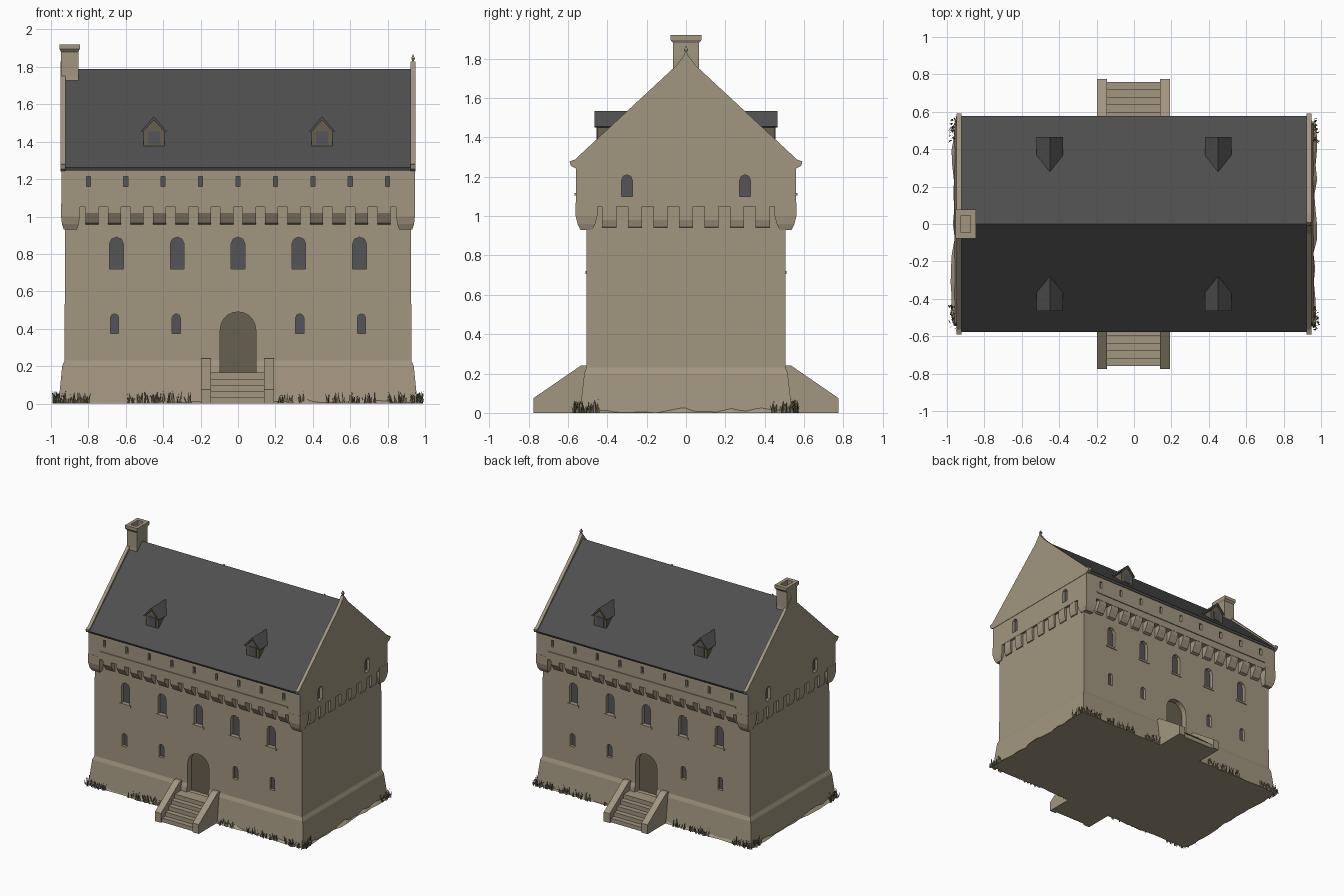
import bpy, bmesh, math, random
from mathutils import Vector

random.seed(4)
cube = bpy.data.objects.get("Cube")
if cube:
    bpy.data.objects.remove(cube, do_unlink=True)


def material(name, r, g, b):
    m = bpy.data.materials.new(name)
    m.use_nodes = True
    m.diffuse_color = (r, g, b, 1)
    shader = m.node_tree.nodes["Principled BSDF"]
    shader.inputs["Base Color"].default_value = (r, g, b, 1)
    shader.inputs["Roughness"].default_value = 0.9
    return m


STONE = material("sandstone", 0.36, 0.305, 0.215)
SLATE = material("dark slate", 0.078, 0.078, 0.08)
GLASS = material("window glass", 0.09, 0.09, 0.098)
WOOD = material("weathered wood", 0.135, 0.115, 0.08)
GRASS = material("dry grass", 0.2, 0.17, 0.11)


def finish(name, bm, mat):
    bmesh.ops.recalc_face_normals(bm, faces=bm.faces[:])
    mesh = bpy.data.meshes.new(name)
    bm.to_mesh(mesh)
    bm.free()
    mesh.materials.append(mat)
    ob = bpy.data.objects.new(name, mesh)
    bpy.context.collection.objects.link(ob)
    return ob


def prism(bm, pts, axis, a, b):
    """Extrude an outline from a to b; x takes (y, z), y takes (x, z)."""
    place = (lambda p, t: (t, p[0], p[1])) if axis == "x" else (lambda p, t: (p[0], t, p[1]))
    lo = [bm.verts.new(place(p, a)) for p in pts]
    hi = [bm.verts.new(place(p, b)) for p in pts]
    bm.faces.new(lo)
    bm.faces.new(hi[::-1])
    for i in range(len(pts)):
        j = (i + 1) % len(pts)
        bm.faces.new((lo[i], hi[i], hi[j], lo[j]))


def loft(bm, rings, cx=0, cy=0):
    """Stack rectangles given as (z, half x, half y)."""
    loops = []
    for z, hx, hy in rings:
        loops.append([bm.verts.new((cx + sx * hx, cy + sy * hy, z))
                      for sx, sy in ((-1, -1), (1, -1), (1, 1), (-1, 1))])
    for lo, hi in zip(loops, loops[1:]):
        for i in range(4):
            j = (i + 1) % 4
            bm.faces.new((lo[i], lo[j], hi[j], hi[i]))
    bm.faces.new(loops[0][::-1])
    bm.faces.new(loops[-1])


def rect(c, w, z0, z1):
    return [(c - w, z0), (c + w, z0), (c + w, z1), (c - w, z1)]


def arch(c, w, z0, z1, steps=4):
    """Opening of half width w with an arched head."""
    pts = [(c - w, z0), (c + w, z0)]
    for i in range(steps + 1):
        t = math.pi * i / steps
        pts.append((c + w * math.cos(t), z1 - w + w * math.sin(t)))
    return pts


def mirrored(pts):
    """Complete a right half outline about the centre line."""
    return pts + [(-x, z) for x, z in reversed(pts) if x > 0]


def cut(ob, cutter):
    cutter.hide_render = True
    mod = ob.modifiers.new("openings", "BOOLEAN")
    mod.object = cutter
    mod.solver = "EXACT"
    bpy.context.view_layer.objects.active = ob
    bpy.ops.object.modifier_apply(modifier=mod.name)
    bpy.data.objects.remove(cutter, do_unlink=True)


# Main wall block with battered foot, and the gabled attic storey
bm = bmesh.new()
loft(bm, [(0, .96, .54), (.2, .94, .517), (.23, .927, .506), (1.08, .925, .505)])
walls = finish("main_walls", bm, STONE)
bm = bmesh.new()
prism(bm, mirrored([(0, 1.775), (.56, 1.25), (.56, 1.05)]), "x", -.945, .945)
attic = finish("attic_storey", bm, STONE)

# Openings: recesses cut in the walls with panes at the back
wall_cut, attic_cut, panes, doors, sills = (bmesh.new() for _ in range(5))
for s in (-1, 1):
    for x in (-.65, -.325, 0, .325, .65):
        shape = arch(x, .037, .72, .89)
        prism(wall_cut, shape, "y", s * .6, s * .472)
        prism(panes, shape, "y", s * .468, s * .477)
        prism(sills, rect(x, .05, .705, .72), "y", s * .5, s * .512)
    for x in (-.66, -.33, .33, .66):
        shape = arch(x, .022, .375, .48)
        prism(wall_cut, shape, "y", s * .6, s * .478)
        prism(panes, shape, "y", s * .474, s * .483)
    shape = arch(0, .095, .16, .49, 10)
    prism(wall_cut, shape, "y", s * .6, s * .455)
    prism(doors, shape, "y", s * .451, s * .46)
    for i in range(-4, 5):
        shape = rect(i * .2, .011, 1.16, 1.215)
        prism(attic_cut, shape, "y", s * .6, s * .535)
        prism(panes, shape, "y", s * .531, s * .539)
    for shape in (arch(-.3, .027, 1.1, 1.21), arch(.3, .027, 1.1, 1.21), arch(0, .023, 1.51, 1.63)):
        prism(attic_cut, shape, "x", s * 1, s * .917)
        prism(panes, shape, "x", s * .913, s * .921)
cut(walls, finish("wall_cutter", wall_cut, STONE))
cut(attic, finish("attic_cutter", attic_cut, STONE))
finish("window_panes", panes, GLASS)
finish("doors", doors, WOOD)
finish("window_sills", sills, STONE)

# Corbels under the attic, with heavier tapered corner blocks
bm = bmesh.new()
for s in (-1, 1):
    front = [(s * y, z) for y, z in ((.49, .95), (.525, .965), (.558, 1.02), (.558, 1.07), (.49, 1.07))]
    for i in range(14):
        x = (i - 6.5) * .12
        prism(bm, front, "x", x - .035, x + .035)
    side = [(s * x, z) for x, z in ((.91, .94), (.933, .945), (.943, .98), (.943, 1.06), (.91, 1.06))]
    for i in range(-3, 4):
        prism(bm, side, "y", i * .13 - .036, i * .13 + .036)
    for t in (-1, 1):
        loft(bm, [(.93, .035, .03), (.96, .045, .045), (1, .05, .055), (1.07, .05, .055)],
             s * .896, t * .506)
finish("corbels", bm, STONE)

# String course along both long sides
bm = bmesh.new()
for s in (-1, 1):
    prism(bm, rect(0, .84, 1.105, 1.118), "y", s * .55, s * .567)
finish("string_course", bm, STONE)

# Slate roof, then raised gable copings with one finial
bm = bmesh.new()
prism(bm, [(0, 1.79), (.578, 1.262), (.57, 1.245), (0, 1.765), (-.57, 1.245), (-.578, 1.262)],
      "x", -.928, .928)
finish("roof", bm, SLATE)
bm = bmesh.new()
for s in (-1, 1):
    top = mirrored([(0, 1.83), (.05, 1.765), (.565, 1.287), (.592, 1.278), (.585, 1.255), (.555, 1.24)])
    prism(bm, top, "x", s * .922, s * .948)
loft(bm, [(1.8, .008, .012), (1.835, .005, .005), (1.845, .01, .01), (1.865, .002, .002)], .936)
finish("gable_copings", bm, STONE)

# Chimney with a flared cap and open flue
bm = bmesh.new()
loft(bm, [(1.6, .045, .065), (1.72, .047, .069), (1.75, .046, .066), (1.88, .046, .066),
          (1.895, .054, .078), (1.92, .054, .078), (1.92, .026, .046), (1.87, .026, .046)], -.9)
finish("chimney", bm, STONE)

# Dormers
body, cap, pane = (bmesh.new() for _ in range(3))
for s in (-1, 1):
    for x in (-.45, .45):
        def at(pts):
            return [(x + u, z) for u, z in pts]
        prism(body, at(mirrored([(0, 1.52), (.056, 1.455), (.056, 1.36)])), "y", s * .452, s * .26)
        prism(cap, at([(0, 1.535), (.07, 1.455), (.06, 1.45), (0, 1.515), (-.06, 1.45), (-.07, 1.455)]),
              "y", s * .466, s * .24)
        prism(pane, rect(x, .032, 1.385, 1.455), "y", s * .449, s * .456)
finish("dormer_bodies", body, WOOD)
finish("dormer_roofs", cap, SLATE)
finish("dormer_panes", pane, GLASS)

# Entrance stairs with sloping side walls, front and back
steps, rails = bmesh.new(), bmesh.new()
for s in (-1, 1):
    for i in range(5):
        prism(steps, rect(0, .15, 0, .165 - i * .033), "y", s * .5, s * (.6 + i * .04))
    for x in (-.172, .165):
        outline = [(s * y, z) for y, z in ((.49, 0), (.775, 0), (.775, .075), (.535, .24), (.49, .24))]
        prism(rails, outline, "x", x - .027, x + .027)
finish("stair_steps", steps, STONE)
finish("stair_walls", rails, STONE)

# Uneven ground rim around the foot
bm = bmesh.new()
rim = []
for k in range(4):
    ends = [Vector((sx * .962, sy * .545)) for sx, sy in ((-1, -1), (1, -1), (1, 1), (-1, 1))]
    a, b = ends[k], ends[(k + 1) % 4]
    n = 26 if k % 2 == 0 else 14
    for i in range(n):
        rim.append(a.lerp(b, i / n) * random.uniform(.995, 1.02))
low = [bm.verts.new((p.x, p.y, 0)) for p in rim]
high = [bm.verts.new((p.x * .97, p.y * .96, random.uniform(.015, .035))) for p in rim]
for i in range(len(rim)):
    j = (i + 1) % len(rim)
    bm.faces.new((low[i], low[j], high[j], high[i]))
bm.faces.new(low[::-1])
bm.faces.new(high)
finish("ground_rim", bm, STONE)

# Grass tufts at the corners and along the long walls
bm = bmesh.new()


def tuft(cx, cy, rx, ry, count):
    for _ in range(count):
        foot = Vector((cx + random.uniform(-rx, rx), cy + random.uniform(-ry, ry), 0))
        ang = random.uniform(0, math.tau)
        wide = Vector((math.cos(ang), math.sin(ang), 0)) * .007
        lean = Vector((random.uniform(-.015, .015), random.uniform(-.015, .015), random.uniform(.03, .07)))
        bm.faces.new([bm.verts.new(p) for p in (foot - wide, foot + wide, foot + lean)])


for s in (-1, 1):
    for t in (-1, 1):
        tuft(s * .965, t * .49, .02, .05, 40)
        tuft(s * .89, t * .555, .09, .015, 40)
    for x, half in ((-.42, .17), (.28, .07), (.6, .14)):
        tuft(x, s * .55, half, .015, int(half * 300))
finish("grass_tufts", bm, GRASS)
